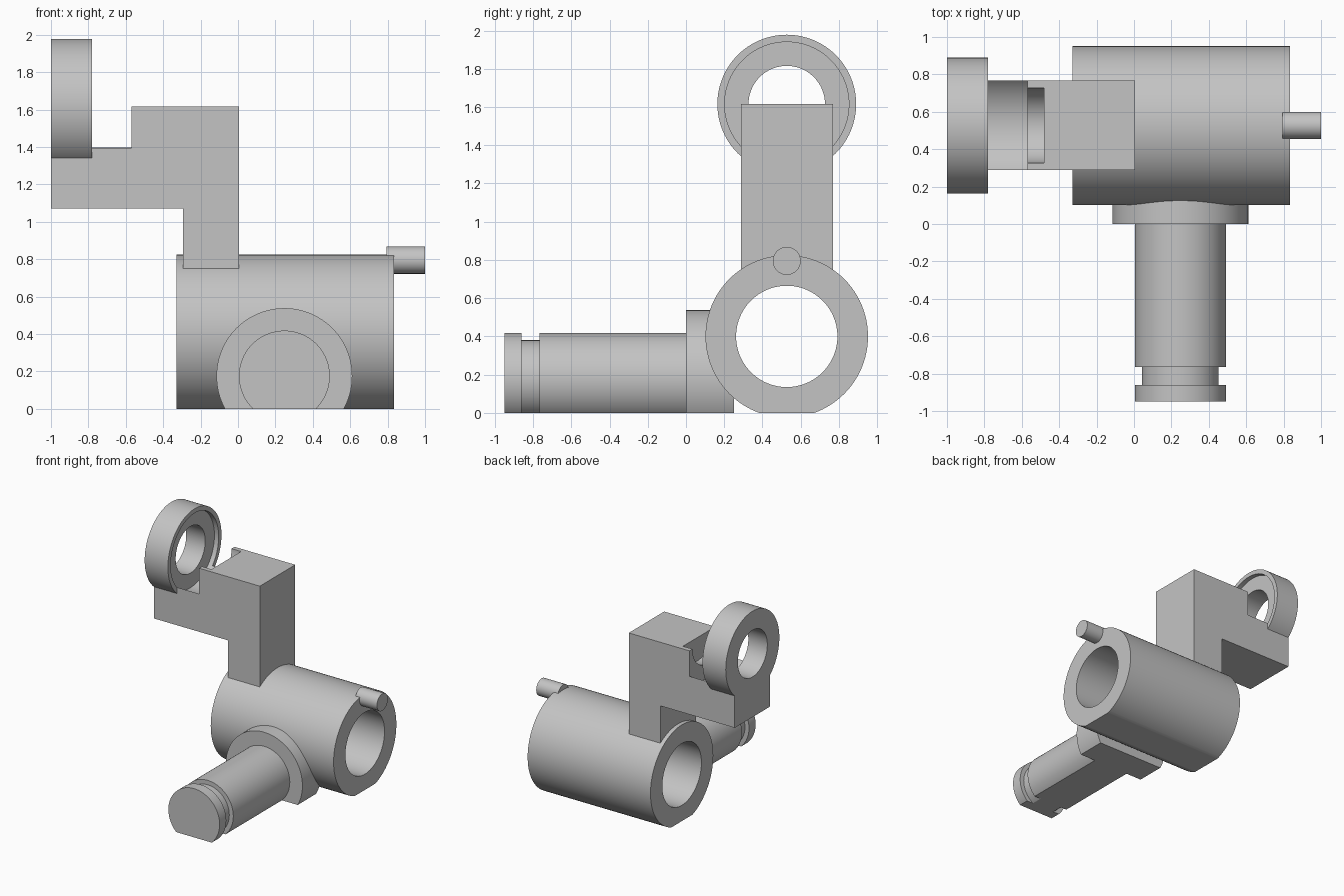
import bpy, bmesh, math
from mathutils import Vector, Matrix

if "Cube" in bpy.data.objects:
    bpy.data.objects.remove(bpy.data.objects["Cube"], do_unlink=True)

metal = bpy.data.materials.new("light_grey_metal")
GREY = (0.55, 0.55, 0.55, 1)
metal.diffuse_color = GREY
metal.use_nodes = True
metal.node_tree.nodes["Principled BSDF"].inputs["Base Color"].default_value = GREY

SIDES = 96


def finish(name, bm):
    """Turn a bmesh into a named grey object."""
    bmesh.ops.recalc_face_normals(bm, faces=bm.faces)
    mesh = bpy.data.meshes.new(name)
    bm.to_mesh(mesh)
    bm.free()
    mesh.materials.append(metal)
    obj = bpy.data.objects.new(name, mesh)
    bpy.context.collection.objects.link(obj)
    return obj


def turned(name, axis, center, profile, flat_base=False):
    """Revolve a closed (position, radius) profile about a line along x or y."""
    bm = bmesh.new()
    along = Vector((1, 0, 0)) if axis == "X" else Vector((0, 1, 0))
    c = Vector(center)
    verts = [bm.verts.new(c + along * p + Vector((0, 0, r))) for p, r in profile]
    edges = [bm.edges.new((v, verts[i - 1])) for i, v in enumerate(verts)
             if profile[i][1] or profile[i - 1][1]]
    bmesh.ops.spin(bm, geom=verts + edges, cent=c, axis=along,
                   angle=math.tau, steps=SIDES, use_duplicate=False)
    bmesh.ops.remove_doubles(bm, verts=bm.verts, dist=1e-5)
    if flat_base:
        cut = bmesh.ops.bisect_plane(bm, geom=bm.verts[:] + bm.edges[:] + bm.faces[:],
                                     plane_co=(0, 0, 0), plane_no=(0, 0, 1),
                                     clear_inner=True)
        rim = [e for e in cut["geom_cut"] if isinstance(e, bmesh.types.BMEdge)]
        bmesh.ops.edgeloop_fill(bm, edges=rim)
    return finish(name, bm)


def rod(start, end, radius):
    return [(start, 0), (start, radius), (end, radius), (end, 0)]


def tube(start, end, outer, inner):
    return [(start, inner), (start, outer), (end, outer), (end, inner)]


def boolean(target, tool, operation):
    mod = target.modifiers.new(operation.lower(), "BOOLEAN")
    mod.operation, mod.solver, mod.object = operation, "EXACT", tool
    bpy.context.view_layer.objects.active = target
    bpy.ops.object.modifier_apply(modifier=mod.name)
    bpy.data.objects.remove(tool, do_unlink=True)


MID_Y = 0.527          # shared centre line of barrel, arm and eye
EYE = (0, MID_Y, 1.615)
SPINDLE = (0.248, 0, 0.175)

# Barrel, flange, grooved spindle and locating pin
barrel = turned("barrel", "X", (0, MID_Y, 0.4), tube(-0.33, 0.835, 0.425, 0.265), True)
flange = turned("spindle_flange", "Y", SPINDLE, rod(0, 0.25, 0.363), True)
spindle = turned("grooved_spindle", "Y", SPINDLE, [
    (-0.95, 0), (-0.95, 0.243), (-0.86, 0.243), (-0.86, 0.205),
    (-0.765, 0.205), (-0.765, 0.243), (0.02, 0.243), (0.02, 0)], True)
pin = turned("locating_pin", "X", (0, MID_Y, 0.795), rod(0.795, 1.0, 0.073))

# Stepped arm, extruded from its side outline
bm = bmesh.new()
outline = [(-1, 1.07), (-0.295, 1.07), (-0.295, 0.7), (0.005, 0.7),
           (0.005, 1.615), (-0.57, 1.615), (-0.57, 1.5), (-1, 1.5)]
side = bm.faces.new([bm.verts.new((x, 0.288, z)) for x, z in outline])
grown = bmesh.ops.extrude_face_region(bm, geom=[side])
bmesh.ops.translate(bm, vec=(0, 0.48, 0),
                    verts=[v for v in grown["geom"] if isinstance(v, bmesh.types.BMVert)])
arm = finish("arm_with_eye", bm)

# Round eye joined to the arm, then its hole and stepped pocket cut through both
boolean(arm, turned("eye_blank", "X", EYE, rod(-1, -0.78, 0.363)), "UNION")
boolean(arm, turned("pocket_cutter", "X", EYE, [
    (-1.1, 0), (-1.1, 0.2), (-0.82, 0.2), (-0.82, 0.325),
    (-0.57, 0.325), (-0.57, 0.2), (-0.48, 0.2), (-0.48, 0)]), "DIFFERENCE")

# Smooth round walls, crisp edges
bpy.ops.object.select_all(action="DESELECT")
for obj in (barrel, flange, spindle, pin, arm):
    obj.select_set(True)
bpy.context.view_layer.objects.active = arm
bpy.ops.object.shade_smooth_by_angle(angle=math.radians(30))
